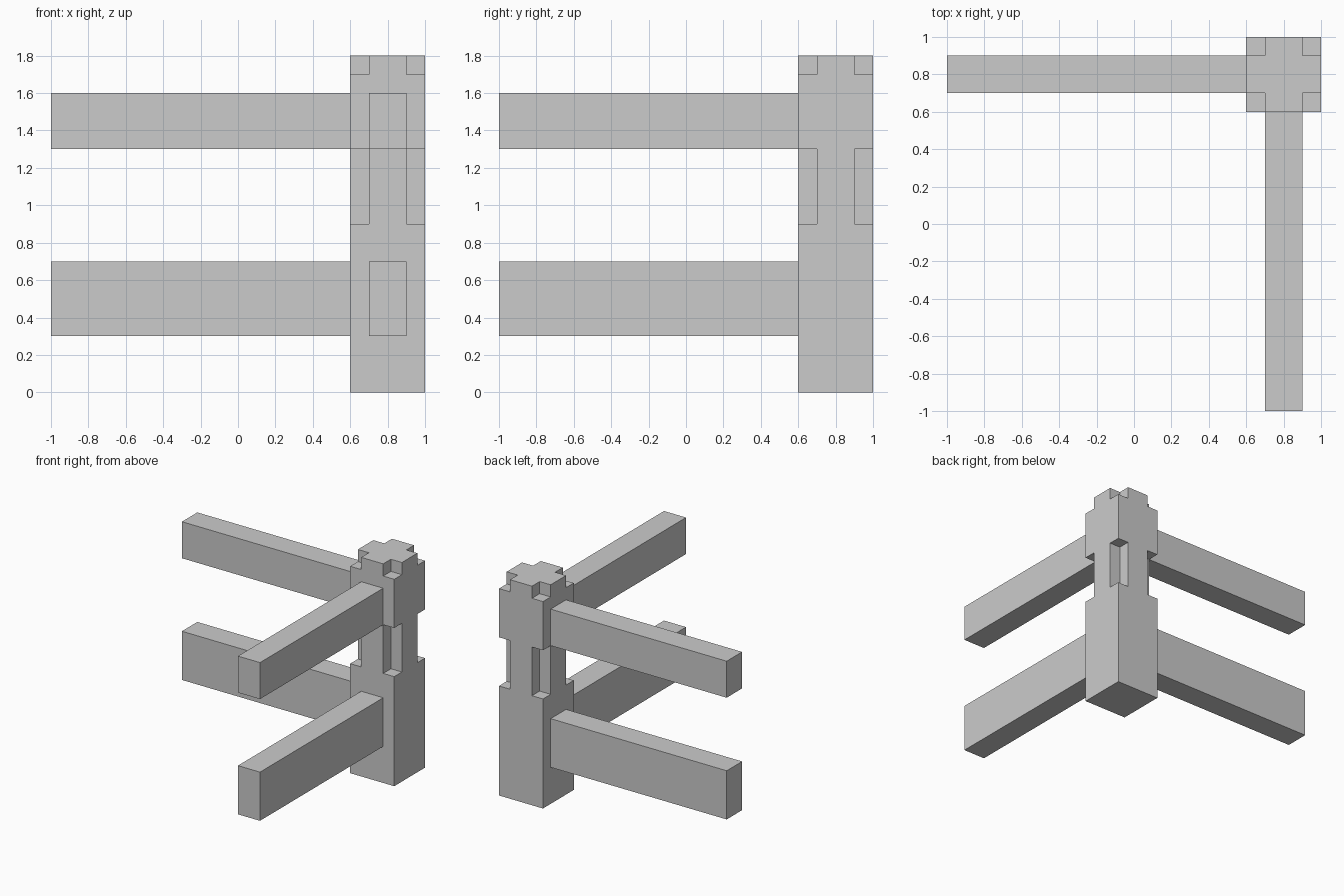
import bpy, bmesh
from mathutils import Vector

if "Cube" in bpy.data.objects:
    bpy.data.objects.remove(bpy.data.objects["Cube"])


def add_box(bm, lo, hi):
    lo, hi = Vector(lo), Vector(hi)
    verts = bmesh.ops.create_cube(bm, size=1)["verts"]
    bmesh.ops.scale(bm, vec=hi - lo, verts=verts)
    bmesh.ops.translate(bm, vec=(lo + hi) / 2, verts=verts)


def make_object(name, boxes):
    bm = bmesh.new()
    for lo, hi in boxes:
        add_box(bm, lo, hi)
    mesh = bpy.data.meshes.new(name)
    bm.to_mesh(mesh)
    bm.free()
    obj = bpy.data.objects.new(name, mesh)
    bpy.context.collection.objects.link(obj)
    return obj


# Corner post
post = make_object("corner_post", [((0.6, 0.6, 0), (1, 1, 1.8))])

# Square notches on all four post corners: a middle band and the top
sides = [(0.5, 0.7), (0.9, 1.1)]
notches = [((x0, y0, z0), (x1, y1, z1))
           for z0, z1 in [(0.9, 1.3), (1.7, 1.9)]
           for x0, x1 in sides for y0, y1 in sides]
cutter = make_object("notch_cutter", notches)
cutter.hide_render = True
mod = post.modifiers.new("notches", "BOOLEAN")
mod.operation = "DIFFERENCE"
mod.solver = "EXACT"
mod.object = cutter
bpy.context.view_layer.objects.active = post
bpy.ops.object.modifier_apply(modifier=mod.name)
bpy.data.objects.remove(cutter, do_unlink=True)

# Lower and upper rails, one pair running left and one pair running forward
for level, z0, z1 in [("lower", 0.3, 0.7), ("upper", 1.3, 1.6)]:
    make_object(level + "_side_rail", [((-1, 0.7, z0), (0.6, 0.9, z1))])
    make_object(level + "_front_rail", [((0.7, -1, z0), (0.9, 0.6, z1))])
